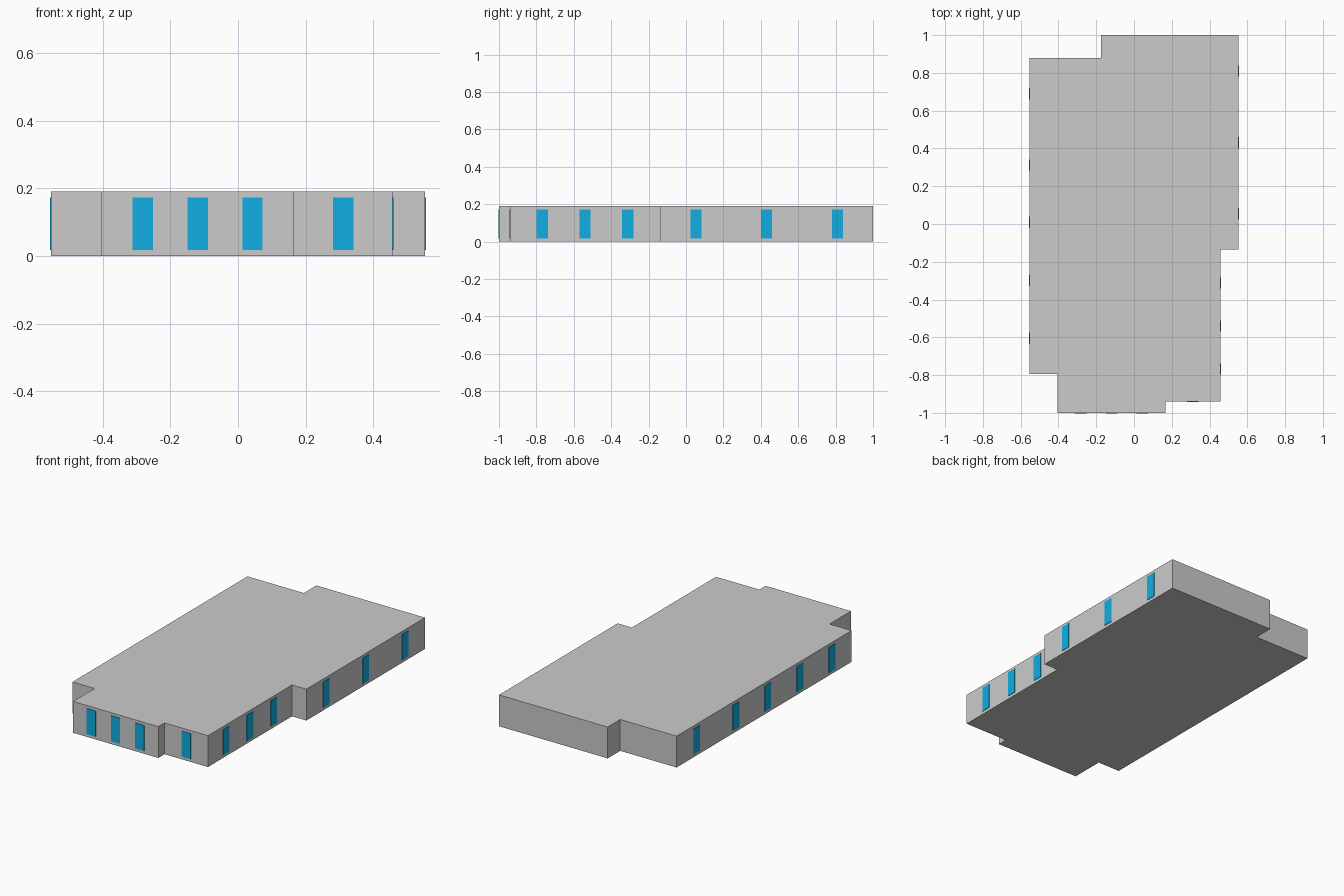
import bpy, bmesh

if "Cube" in bpy.data.objects:
    bpy.data.objects.remove(bpy.data.objects["Cube"])

H = 0.19                      # storey height
X0, X1 = -0.553, 0.553        # outer walls
HL, HR = -0.175, 0.166        # hall walls
WIN_W, WIN_Z0, WIN_Z1, WIN_D = 0.06, 0.018, 0.173, 0.003

glass = bpy.data.materials.new("glass_blue")
glass.diffuse_color = (0.005, 0.42, 0.75, 1)
glass.use_nodes = True
glass.node_tree.nodes["Principled BSDF"].inputs["Base Color"].default_value = glass.diffuse_color


def prism(name, pts, z0=0.0, z1=H, mat=None):
    """Extrude a plan outline between two heights."""
    bm = bmesh.new()
    base = bm.faces.new([bm.verts.new((x, y, z0)) for x, y in pts])
    ext = bmesh.ops.extrude_face_region(bm, geom=[base])["geom"]
    bmesh.ops.translate(bm, vec=(0, 0, z1 - z0),
                        verts=[v for v in ext if isinstance(v, bmesh.types.BMVert)])
    bmesh.ops.recalc_face_normals(bm, faces=bm.faces)
    me = bpy.data.meshes.new(name)
    bm.to_mesh(me)
    bm.free()
    if mat:
        me.materials.append(mat)
    ob = bpy.data.objects.new(name, me)
    bpy.context.collection.objects.link(ob)
    return ob


def rect(x0, x1, y0, y1):
    return [(x0, y0), (x1, y0), (x1, y1), (x0, y1)]


def windows(name, axis, wall, out, a, b, n):
    """n windows spread along a wall from a to b, facing the 'out' sign."""
    for i in range(n):
        t = 0.5 if n == 1 else 0.215 + 0.57 * i / (n - 1)
        c = a + (b - a) * t
        d0, d1 = sorted((wall, wall + out * WIN_D))
        span = (c - WIN_W / 2, c + WIN_W / 2)
        plan = rect(d0, d1, *span) if axis == 'X' else rect(*span, d0, d1)
        prism(f"{name}_{i + 1}", plan, WIN_Z0, WIN_Z1, glass)


# central hall with the wider front rooms
prism("hall", [(HL, 1), (HR, 1), (HR, -0.135), (0.457, -0.135), (0.457, -0.94),
               (HR, -0.94), (HR, -1), (-0.405, -1), (-0.405, -0.795), (HL, -0.795)])

# left wing rooms, front to back, with window counts
left = [(-0.795, -0.415, 1), (-0.415, 0.125, 2), (0.125, 0.5, 1), (0.5, 0.88, 1)]
for k, (y0, y1, n) in enumerate(left, 1):
    prism(f"left_room_{k}", rect(X0, HL, y0, y1))
    windows(f"left_window_{k}", 'X', X0, -1, y0, y1, n)

# right wing rooms
right = [(-0.135, 0.242), (0.242, 0.62), (0.62, 1.0)]
for k, (y0, y1) in enumerate(right, 1):
    prism(f"right_room_{k}", rect(HR, X1, y0, y1))
    windows(f"right_window_{k}", 'X', X1, 1, y0, y1, 1)

# windows of the front rooms
windows("front_window", 'Y', -1, -1, -0.405, HR, 3)
windows("front_corner_window", 'Y', -0.94, -1, HR, 0.457, 1)
windows("side_window", 'X', 0.457, 1, -0.94, -0.14, 3)
